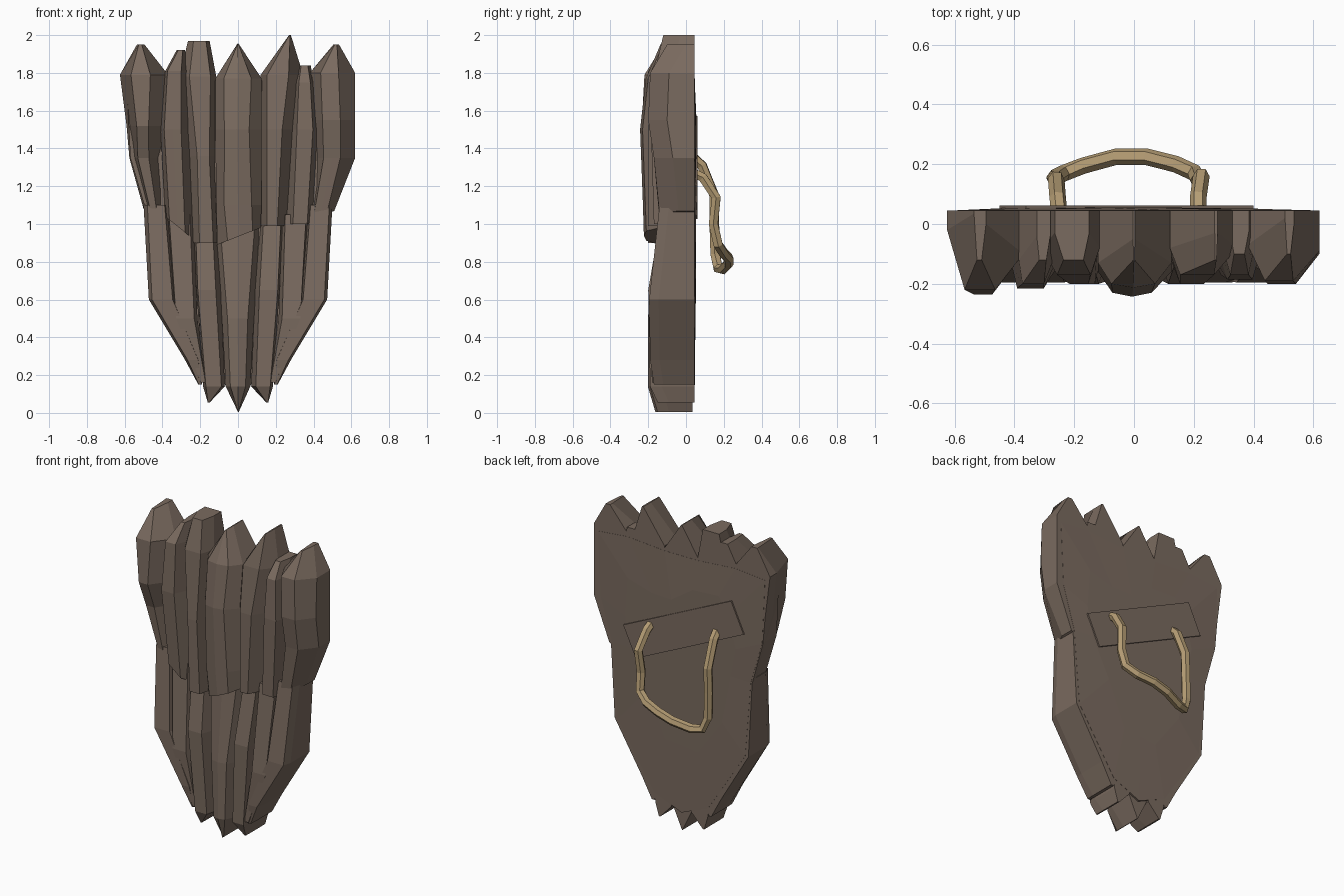
import bpy, bmesh, math, random
from mathutils import Vector, Matrix

random.seed(4)


def material(name, rgb):
    m = bpy.data.materials.new(name)
    m.diffuse_color = (*rgb, 1)
    return m


BARK = material("brown bark", (0.195, 0.146, 0.115))
ROPE = material("tan rope", (0.46, 0.335, 0.175))


def finish(name, bm, mat):
    bmesh.ops.remove_doubles(bm, verts=bm.verts, dist=0.0005)
    bmesh.ops.dissolve_degenerate(bm, edges=bm.edges, dist=0.0001)
    bmesh.ops.recalc_face_normals(bm, faces=bm.faces)
    me = bpy.data.meshes.new(name)
    bm.to_mesh(me)
    bm.free()
    me.materials.append(mat)
    ob = bpy.data.objects.new(name, me)
    bpy.context.collection.objects.link(ob)
    return ob


def loft(bm, rings):
    """Skin a list of equal-sized point rings and cap both ends."""
    rows = [[bm.verts.new(p) for p in r] for r in rings]
    n = len(rows[0])
    for a, b in zip(rows, rows[1:]):
        for i in range(n):
            j = (i + 1) % n
            bm.faces.new((a[i], a[j], b[j], b[i]))
    bm.faces.new(rows[0][::-1])
    bm.faces.new(rows[-1])


def plank(name, rows, cham=(0.2, 0.2), depth=(0.06, 0.06), flip=False, back=0.045, ridge=0, tilt=0):
    """Bark strip: rows of (z, left x, right x, front y), front edges chamfered.
    ridge pushes the middle of the front out, tilt slopes the lower end."""
    rings = []
    s = -1 if flip else 1
    for k, (z, xl, xr, yf) in enumerate(rows):
        w = xr - xl
        fl = xl + w * (cham[0] + random.uniform(-0.05, 0.05))
        fr = xr - w * (cham[1] + random.uniform(-0.05, 0.05))
        yl, yr = (min(yf + d, back - 0.01) for d in depth)
        ring = [(xl, back), (xl, yl), (fl, yf), ((fl + fr) / 2, yf - ridge), (fr, yf), (xr, yr), (xr, back)]
        slope = tilt / w if k == 0 and tilt else 0
        rings.append([(s * x, y, z + slope * (x - xl)) for x, y in ring])
    bm = bmesh.new()
    loft(bm, rings)
    return finish(name, bm, BARK)


# backing slab closing the gaps between the strips, with a lightly faceted back
outline = [(0, 0.12), (0.19, 0.2), (0.45, 0.6), (0.49, 1.08), (0.57, 1.35), (0.59, 1.76),
           (0.38, 1.78), (0.12, 1.76)]
outline += [(-x, z) for x, z in outline[:0:-1]]
bm = bmesh.new()
loft(bm, [[(x, y, z) for x, z in outline] for y in (-0.1, 0.046)]
     + [[(x * f, 0.053 + random.uniform(-0.003, 0.003), 1.1 + (z - 1.1) * f)
         for f, (x, z) in ((random.uniform(0.5, 0.75), p) for p in outline)]])
finish("backing_slab", bm, BARK)

# lower tier of strips, mirrored about the middle
for side, flip in (("left", False), ("right", True)):
    plank("lower_outer_strip_" + side,
          [(0.15, -0.21, -0.19, -0.17), (0.28, -0.28, -0.2, -0.19), (0.6, -0.472, -0.335, -0.195),
           (1.1, -0.5, -0.375, -0.14)], (0.12, 0.1), (0.05, 0.05), flip)
    plank("lower_middle_strip_" + side,
          [(0.16, -0.2, -0.165, -0.18), (0.5, -0.335, -0.215, -0.195), (1.05, -0.375, -0.235, -0.14)],
          (0.06, 0.15), (0.06, 0.06), flip)
    plank("lower_inner_strip_" + side,
          [(0.055, -0.16, -0.15, -0.15), (0.14, -0.185, -0.07, -0.19), (0.65, -0.22, -0.09, -0.2),
           (1.0, -0.235, -0.11, -0.14)], (0.1, 0.2), (0.06, 0.08), flip)
plank("lower_centre_strip",
      [(0.005, 0, 0.004, -0.15), (0.14, -0.065, 0.065, -0.19), (0.5, -0.085, 0.085, -0.19),
       (1.0, -0.12, 0.12, -0.14)], (0.15, 0.15), back=0.035, ridge=0.012)

# upper tier, left to right
plank("upper_far_left_strip",
      [(1.08, -0.5, -0.375, -0.14), (1.35, -0.575, -0.39, -0.17), (1.52, -0.59, -0.385, -0.235),
       (1.79, -0.625, -0.37, -0.22), (1.95, -0.535, -0.495, -0.12)], (0.25, 0.4), (0.2, 0.12), tilt=-0.04)
plank("upper_left_strip",
      [(1.04, -0.385, -0.225, -0.18), (1.5, -0.41, -0.265, -0.215), (1.81, -0.385, -0.27, -0.2),
       (1.92, -0.325, -0.28, -0.12)], (0.15, 0.3), (0.08, 0.08), tilt=-0.13)
plank("upper_inner_left_strip",
      [(0.9, -0.24, -0.11, -0.2), (1.36, -0.265, -0.125, -0.2), (1.78, -0.31, -0.115, -0.17),
       (1.968, -0.265, -0.15, -0.12)], (0.3, 0.2), (0.09, 0.09))
plank("upper_centre_strip",
      [(0.89, -0.11, 0.12, -0.21), (1.1, -0.115, 0.125, -0.215), (1.5, -0.12, 0.125, -0.23),
       (1.77, -0.12, 0.125, -0.2), (1.955, -0.003, 0.003, -0.12)], (0.22, 0.22), (0.07, 0.07),
      ridge=0.013, tilt=0.09)
plank("upper_inner_right_strip",
      [(0.99, 0.12, 0.255, -0.2), (1.5, 0.125, 0.29, -0.2), (1.79, 0.12, 0.345, -0.17),
       (2.0, 0.27, 0.28, -0.12)], (0.2, 0.35), (0.09, 0.09))
plank("upper_right_strip",
      [(1.0, 0.25, 0.395, -0.17), (1.5, 0.285, 0.42, -0.185), (1.75, 0.3, 0.4, -0.17),
       (1.84, 0.32, 0.385, -0.1)], (0.25, 0.2), (0.08, 0.08))
plank("upper_far_right_strip",
      [(1.01, 0.375, 0.51, -0.14), (1.35, 0.4, 0.62, -0.17), (1.55, 0.39, 0.62, -0.2),
       (1.8, 0.38, 0.62, -0.19), (1.95, 0.505, 0.535, -0.1)], (0.2, 0.35), (0.12, 0.1), tilt=0.06)

# tilted mounting plate on the back
bm = bmesh.new()
bmesh.ops.create_cube(bm, size=1)
bmesh.ops.scale(bm, vec=(0.84, 0.024, 0.21), verts=bm.verts)
bmesh.ops.transform(bm, verts=bm.verts, matrix=Matrix.Translation((-0.025, 0.05, 1.3))
                    @ Matrix.Rotation(math.radians(25), 4, 'Y'))
finish("mounting_plate", bm, BARK)

# rope handle swept along its path with a six-sided section
path = [Vector(p) for p in (
    (0.215, 0.04, 1.27), (0.215, 0.09, 1.245), (0.225, 0.16, 1.14), (0.215, 0.145, 1.0),
    (0.205, 0.17, 0.89), (0.14, 0.2, 0.845), (0.04, 0.225, 0.82), (-0.06, 0.225, 0.79),
    (-0.17, 0.195, 0.76), (-0.235, 0.17, 0.765), (-0.265, 0.155, 0.84), (-0.265, 0.15, 1.0),
    (-0.26, 0.15, 1.15), (-0.255, 0.085, 1.31), (-0.25, 0.04, 1.35))]
rings = []
u = Vector((1, 0, 0))
for i, p in enumerate(path):
    t = (path[min(i + 1, len(path) - 1)] - path[max(i - 1, 0)]).normalized()
    u = (u - t * u.dot(t)).normalized()
    v = t.cross(u)
    rings.append([p + 0.028 * (u * math.cos(a) + v * math.sin(a))
                  for a in (k * math.tau / 6 for k in range(6))])
bm = bmesh.new()
loft(bm, rings)
finish("rope_handle", bm, ROPE)
